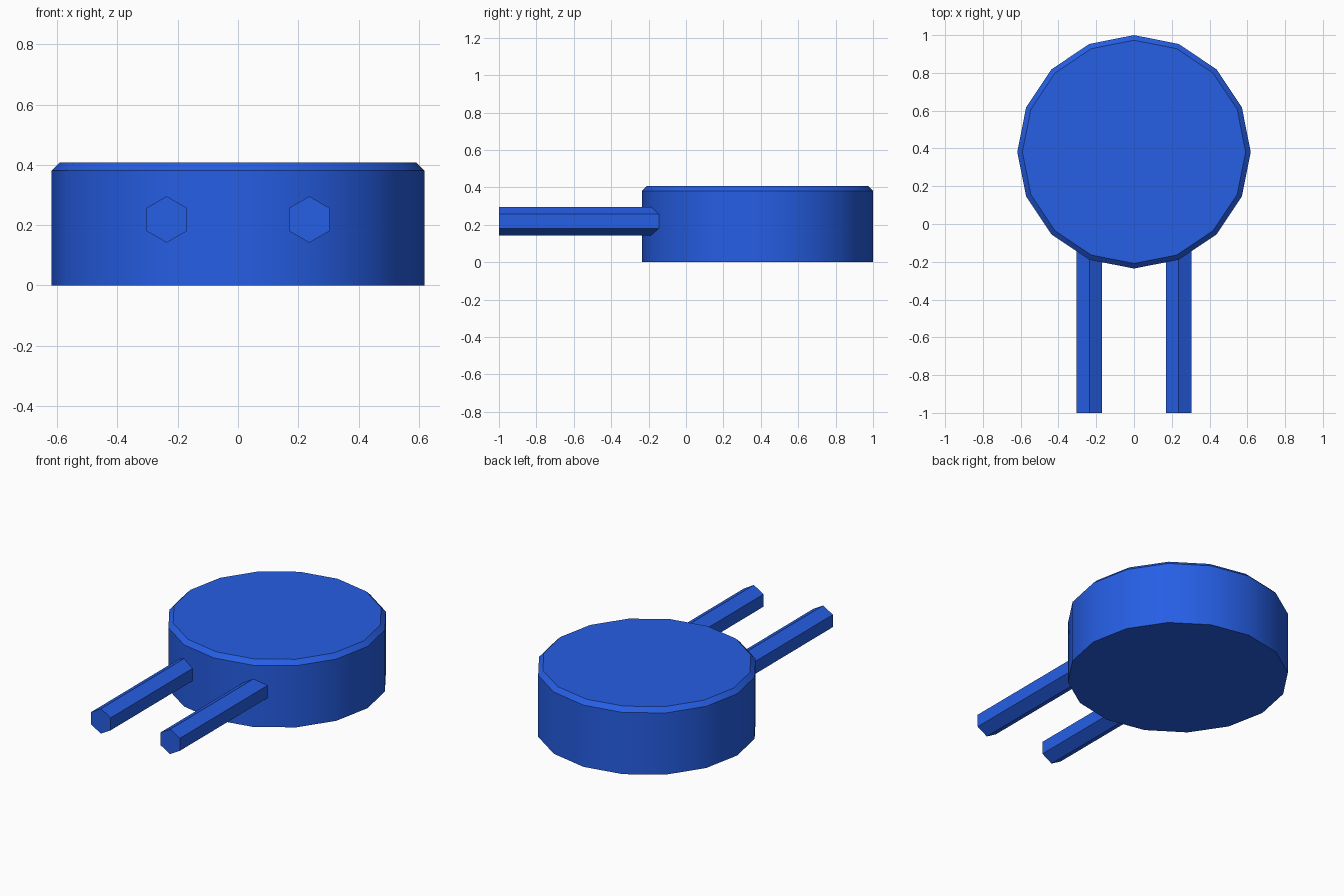
import bpy, bmesh, math

if "Cube" in bpy.data.objects:
    bpy.data.objects.remove(bpy.data.objects["Cube"])

blue = bpy.data.materials.new("blue plastic")
blue.diffuse_color = (0.019, 0.112, 0.78, 1)
blue.use_nodes = True
blue.node_tree.nodes["Principled BSDF"].inputs["Base Color"].default_value = blue.diffuse_color


def loft(name, rings):
    """Closed solid through a list of matching point rings."""
    bm = bmesh.new()
    loops = [[bm.verts.new(p) for p in ring] for ring in rings]
    n = len(loops[0])
    for a, b in zip(loops, loops[1:]):
        for i in range(n):
            j = (i + 1) % n
            bm.faces.new((a[i], a[j], b[j], b[i]))
    bm.faces.new(loops[0][::-1])
    bm.faces.new(loops[-1])
    bmesh.ops.recalc_face_normals(bm, faces=bm.faces)
    me = bpy.data.meshes.new(name)
    bm.to_mesh(me)
    bm.free()
    me.materials.append(blue)
    ob = bpy.data.objects.new(name, me)
    bpy.context.collection.objects.link(ob)
    return ob


def circle(n, r):
    return [(r * math.sin(2 * math.pi * i / n), r * math.cos(2 * math.pi * i / n)) for i in range(n)]


# Round body: 16-sided disc with a chamfered top edge
body = loft("round_body", [[(x, y + 0.382, z) for x, y in circle(16, r)]
                           for r, z in ((0.618, 0), (0.618, 0.381), (0.591, 0.408))])
bpy.context.view_layer.objects.active = body
body.select_set(True)
bpy.ops.object.shade_smooth_by_angle(angle=math.radians(30))

# Two hexagonal pins, running a little way into the body
for side, label in ((-1, "left"), (1, "right")):
    loft(label + "_pin", [[(x + side * 0.2365, y, z + 0.219) for x, z in circle(6, 0.077)]
                          for y in (-1.0, -0.12)])
